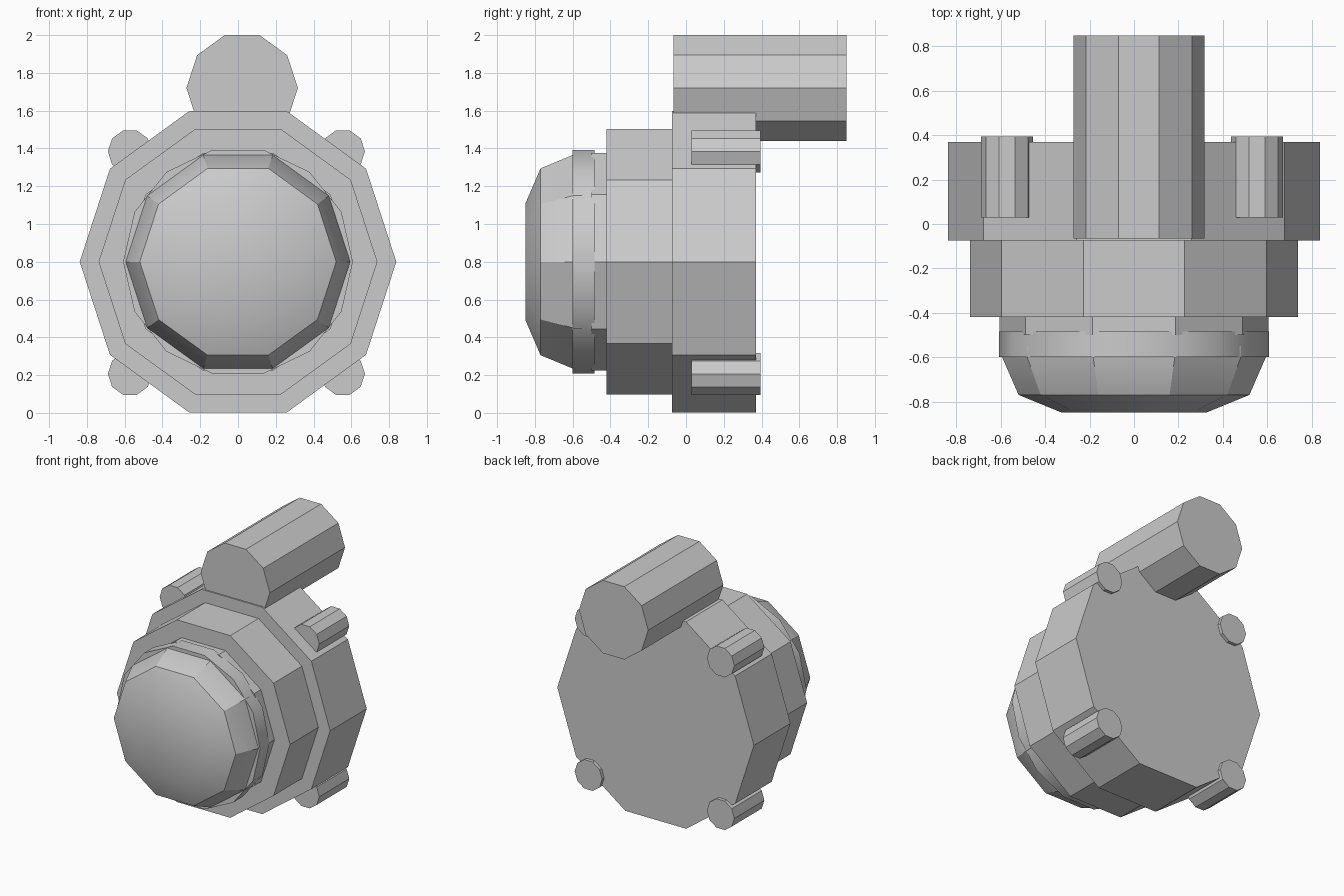
import bpy, bmesh
from math import cos, sin, tau, radians

if "Cube" in bpy.data.objects:
    bpy.data.objects.remove(bpy.data.objects["Cube"])


def lathe(name, profile, x=0.0, z=0.8, sides=10, smooth=False):
    """Closed solid turned around the y axis; profile is (y, radius) from front to back."""
    bm = bmesh.new()
    rings = [[bm.verts.new((x + r * cos(tau * i / sides), y, z + r * sin(tau * i / sides)))
              for i in range(sides)] for y, r in profile]
    for a, b in zip(rings, rings[1:]):
        for i in range(sides):
            j = (i + 1) % sides
            bm.faces.new((a[i], a[j], b[j], b[i]))
    bm.faces.new(rings[0])
    bm.faces.new(rings[-1])
    bmesh.ops.recalc_face_normals(bm, faces=bm.faces[:])
    mesh = bpy.data.meshes.new(name)
    bm.to_mesh(mesh)
    bm.free()
    obj = bpy.data.objects.new(name, mesh)
    bpy.context.collection.objects.link(obj)
    if smooth:
        bpy.ops.object.select_all(action='DESELECT')
        bpy.context.view_layer.objects.active = obj
        obj.select_set(True)
        bpy.ops.object.shade_smooth_by_angle(angle=radians(30))
    return obj


# Stepped housing
lathe("rear_housing", [(-0.075, 0.838), (0.37, 0.838)])
lathe("front_housing", [(-0.42, 0.738), (-0.07, 0.738)])
lathe("neck", [(-0.50, 0.605), (-0.415, 0.605)])

# Rounder collar and domed front
lathe("collar", [(-0.60, 0.608), (-0.485, 0.608)], sides=14, smooth=True)
lathe("front_dome", [(-0.85, 0.325), (-0.77, 0.52), (-0.598, 0.595), (-0.55, 0.595)], smooth=True)

# Long cylinder on top, slightly off centre
lathe("top_cylinder", [(-0.065, 0.295), (0.85, 0.295)], x=0.022, z=1.72)

# Four mounting bolts
for side, x in (("left", -0.572), ("right", 0.555)):
    for level, z in (("lower", 0.207), ("upper", 1.384)):
        lathe(f"{level}_{side}_bolt", [(0.03, 0.117), (0.395, 0.117)], x=x, z=z)
